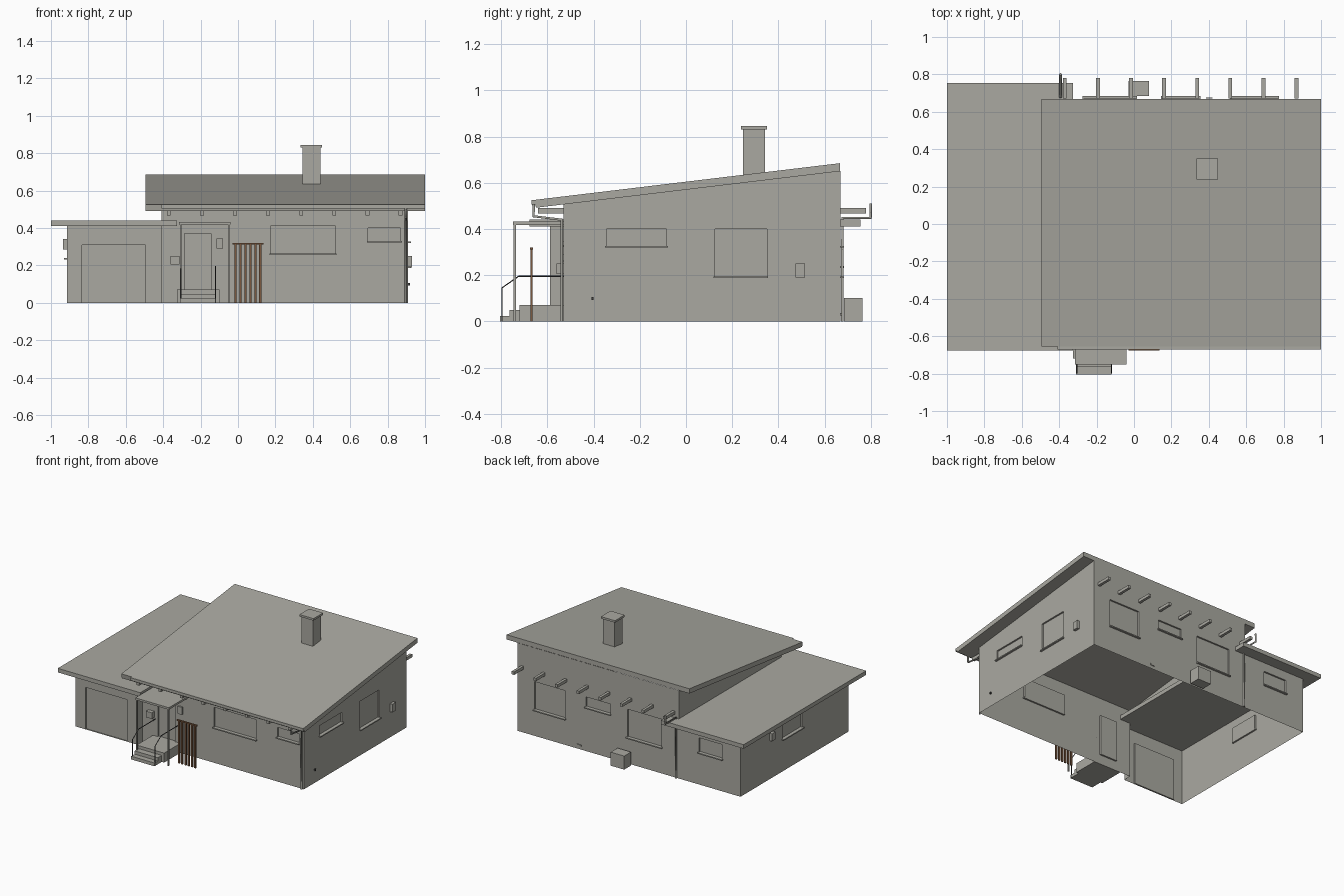
import bpy, bmesh
from mathutils import Vector

if "Cube" in bpy.data.objects:
    bpy.data.objects.remove(bpy.data.objects["Cube"])


def material(name, rgb):
    m = bpy.data.materials.new(name)
    m.use_nodes = True
    m.diffuse_color = (*rgb, 1)
    m.node_tree.nodes["Principled BSDF"].inputs["Base Color"].default_value = (*rgb, 1)
    return m


GREY = material("warm grey", (0.40, 0.395, 0.355))
BROWN = material("wood brown", (0.20, 0.10, 0.05))
DARK = material("dark metal", (0.05, 0.05, 0.05))


def finish(name, bm, mat=GREY):
    me = bpy.data.meshes.new(name)
    bm.to_mesh(me)
    bm.free()
    me.materials.append(mat)
    ob = bpy.data.objects.new(name, me)
    bpy.context.collection.objects.link(ob)
    return ob


def box(name, x, y, z, mat=GREY):
    bm = bmesh.new()
    bmesh.ops.create_cube(bm, size=1)
    for v in bm.verts:
        v.co = [lo + (c + 0.5) * (hi - lo) for c, (lo, hi) in zip(v.co, (x, y, z))]
    return finish(name, bm, mat)


def pipe(name, points, radius, mat=GREY):
    cu = bpy.data.curves.new(name, "CURVE")
    cu.dimensions = "3D"
    cu.bevel_depth = radius
    cu.bevel_resolution = 1
    cu.use_fill_caps = True
    sp = cu.splines.new("POLY")
    sp.points.add(len(points) - 1)
    for p, co in zip(sp.points, points):
        p.co = (*co, 1)
    cu.materials.append(mat)
    bpy.context.collection.objects.link(bpy.data.objects.new(name, cu))


def wall(bm, points):
    bm.faces.new([bm.verts.new(p) for p in points])


def opening(bm, axis, at, side, span, z, depth=0.012):
    """Cut a rectangle into the wall at axis = at and push it inward."""
    across = 1 - axis

    def wall_faces():
        return [f for f in bm.faces if all(abs(v.co[axis] - at) < 1e-4 for v in f.verts)]

    for ax, limits in ((across, span), (2, z)):
        for value in limits:
            faces = wall_faces()
            geom = faces + list({e for f in faces for e in f.edges})
            geom += list({v for f in faces for v in f.verts})
            co, no = Vector(), Vector()
            co[ax], no[ax] = value, 1
            bmesh.ops.bisect_plane(bm, geom=geom, plane_co=co, plane_no=no, dist=1e-5)
    inside = []
    for f in wall_faces():
        c = f.calc_center_median()
        if span[0] < c[across] < span[1] and z[0] < c.z < z[1]:
            inside.append(f)
    new = bmesh.ops.extrude_face_region(bm, geom=inside)["geom"]
    move = Vector()
    move[axis] = -side * depth
    bmesh.ops.translate(bm, vec=move, verts=[g for g in new if isinstance(g, bmesh.types.BMVert)])
    old = [f for f in inside if f.is_valid]
    if old:
        bmesh.ops.delete(bm, geom=old, context="FACES_ONLY")


def window(bm, name, axis, at, side, span, z):
    opening(bm, axis, at, side, span, z)
    out = sorted((at - side * 0.012, at + side * 0.014))
    wide = (span[0] - 0.006, span[1] + 0.006)
    x, y = (out, wide) if axis == 0 else (wide, out)
    box(name + "_sill", x, y, (z[0] - 0.008, z[0]))


# Main dimensions
L, R, F, B = -0.41, 0.91, -0.53, 0.67
GL, GF, GTOP = -0.915, -0.59, 0.41


def soffit(y):
    return 0.57 + 0.12 * y


# House walls, hollow and open underneath
bm = bmesh.new()
zf, zb = soffit(F), soffit(B)
wall(bm, [(L, F, 0), (R, F, 0), (R, F, zf), (L, F, zf)])
wall(bm, [(R, F, 0), (R, B, 0), (R, B, zb), (R, F, zf)])
wall(bm, [(R, B, 0), (L, B, 0), (L, B, zb), (R, B, zb)])
wall(bm, [(L, B, GTOP), (L, F, GTOP), (L, F, zf), (L, B, zb)])
bmesh.ops.remove_doubles(bm, verts=bm.verts, dist=1e-5)
opening(bm, 1, F, -1, (-0.285, -0.145), (0.07, 0.37))
window(bm, "front_large_window", 1, F, -1, (0.175, 0.52), (0.265, 0.41))
window(bm, "front_small_window", 1, F, -1, (0.695, 0.87), (0.33, 0.40))
window(bm, "side_small_window", 0, R, 1, (-0.345, -0.085), (0.327, 0.40))
window(bm, "side_large_window", 0, R, 1, (0.125, 0.35), (0.195, 0.40))
window(bm, "back_left_window", 1, B, 1, (0.52, 0.77), (0.195, 0.40))
window(bm, "back_small_window", 1, B, 1, (0.15, 0.35), (0.327, 0.40))
window(bm, "back_right_window", 1, B, 1, (-0.27, 0.01), (0.195, 0.40))
finish("house_walls", bm)

# Garage walls
bm = bmesh.new()
wall(bm, [(GL, GF, 0), (L, GF, 0), (L, GF, GTOP), (GL, GF, GTOP)])
wall(bm, [(GL, B, 0), (GL, GF, 0), (GL, GF, GTOP), (GL, B, GTOP)])
wall(bm, [(L, B, 0), (GL, B, 0), (GL, B, GTOP), (L, B, GTOP)])
wall(bm, [(L, GF, 0), (L, F, 0), (L, F, GTOP), (L, GF, GTOP)])
bmesh.ops.remove_doubles(bm, verts=bm.verts, dist=1e-5)
opening(bm, 1, GF, -1, (-0.835, -0.495), (0, 0.31))
window(bm, "garage_side_window", 0, GL, -1, (-0.05, 0.18), (0.24, 0.345))
window(bm, "garage_back_window", 1, B, 1, (-0.765, -0.575), (0.24, 0.345))
finish("garage_walls", bm)

# Roofs
bm = bmesh.new()
profile = [(-0.655, 0.526), (-0.65, soffit(-0.65)), (0.668, soffit(0.668)), (0.668, 0.685)]
ends = [[bm.verts.new((x, y, z)) for y, z in profile] for x in (-0.495, 1.0)]
for ring in ends:
    bm.faces.new(ring)
for i in range(4):
    j = (i + 1) % 4
    bm.faces.new((ends[0][i], ends[0][j], ends[1][j], ends[1][i]))
bmesh.ops.recalc_face_normals(bm, faces=bm.faces)
finish("main_roof", bm)
box("garage_roof", (-1, -0.325), (-0.677, 0.755), (GTOP, 0.44))
box("front_gutter", (L, 1), (-0.67, -0.65), (0.505, 0.526))

# Roof beams, front and back
for i in range(8):
    x = -0.37 + i * 0.177
    box("front_beam", (x - 0.01, x + 0.01), (-0.64, F), (0.468, 0.49))
    box("back_beam", (x - 0.01, x + 0.01), (B, 0.78), (0.468, 0.49))

# Chimney
box("chimney", (0.345, 0.44), (0.247, 0.343), (0.59, 0.83))
box("chimney_cap", (0.335, 0.45), (0.239, 0.351), (0.83, 0.845))

# Downpipes
pipe("front_downpipe", [(0.897, -0.66, 0.51), (0.897, -0.66, 0.455),
                        (0.897, -0.538, 0.44), (0.897, -0.538, 0)], 0.007)
pipe("back_downpipe", [(-0.393, 0.8, 0.51), (-0.393, 0.8, 0.448),
                       (-0.393, 0.677, 0.448), (-0.393, 0.677, 0)], 0.007)

# Porch: landing, steps, canopy, posts and railings
box("landing", (-0.325, -0.10), (-0.72, F), (0, 0.07))
box("upper_step", (-0.31, -0.12), (-0.765, -0.72), (0, 0.048))
box("lower_step", (-0.31, -0.12), (-0.805, -0.765), (0, 0.024))
box("canopy", (-0.315, -0.04), (-0.75, F), (0.418, 0.433))
for x in (-0.306, -0.049):
    box("canopy_post", (x - 0.005, x + 0.005), (-0.747, -0.737), (0, 0.42))
for x in (-0.305, -0.121):
    pipe("railing", [(x, -0.797, 0), (x, -0.797, 0.145), (x, -0.725, 0.195), (x, F, 0.195)],
         0.003, DARK)

# Slatted screen
for i in range(6):
    x = -0.013 + i * 0.0265
    box("screen_slat", (x - 0.006, x + 0.006), (-0.674, -0.664), (0, 0.312), BROWN)
box("screen_top_rail", (-0.03, 0.135), (-0.675, -0.663), (0.312, 0.32), BROWN)

# Wall fittings
box("mailbox", (-0.36, -0.312), (-0.56, F), (0.205, 0.25))
box("entrance_lamp", (-0.115, -0.08), (-0.542, F), (0.29, 0.345))
box("meter_box", (R, 0.93), (0.475, 0.515), (0.19, 0.25))
box("tap", (R, 0.92), (-0.41, -0.4), (0.092, 0.105), DARK)
box("garage_lamp", (-0.935, GL), (0.29, 0.33), (0.285, 0.34))
box("back_vent", (0.385, 0.42), (B, 0.676), (0.025, 0.035))
box("cooling_unit", (-0.03, 0.08), (0.685, 0.765), (0, 0.10))
